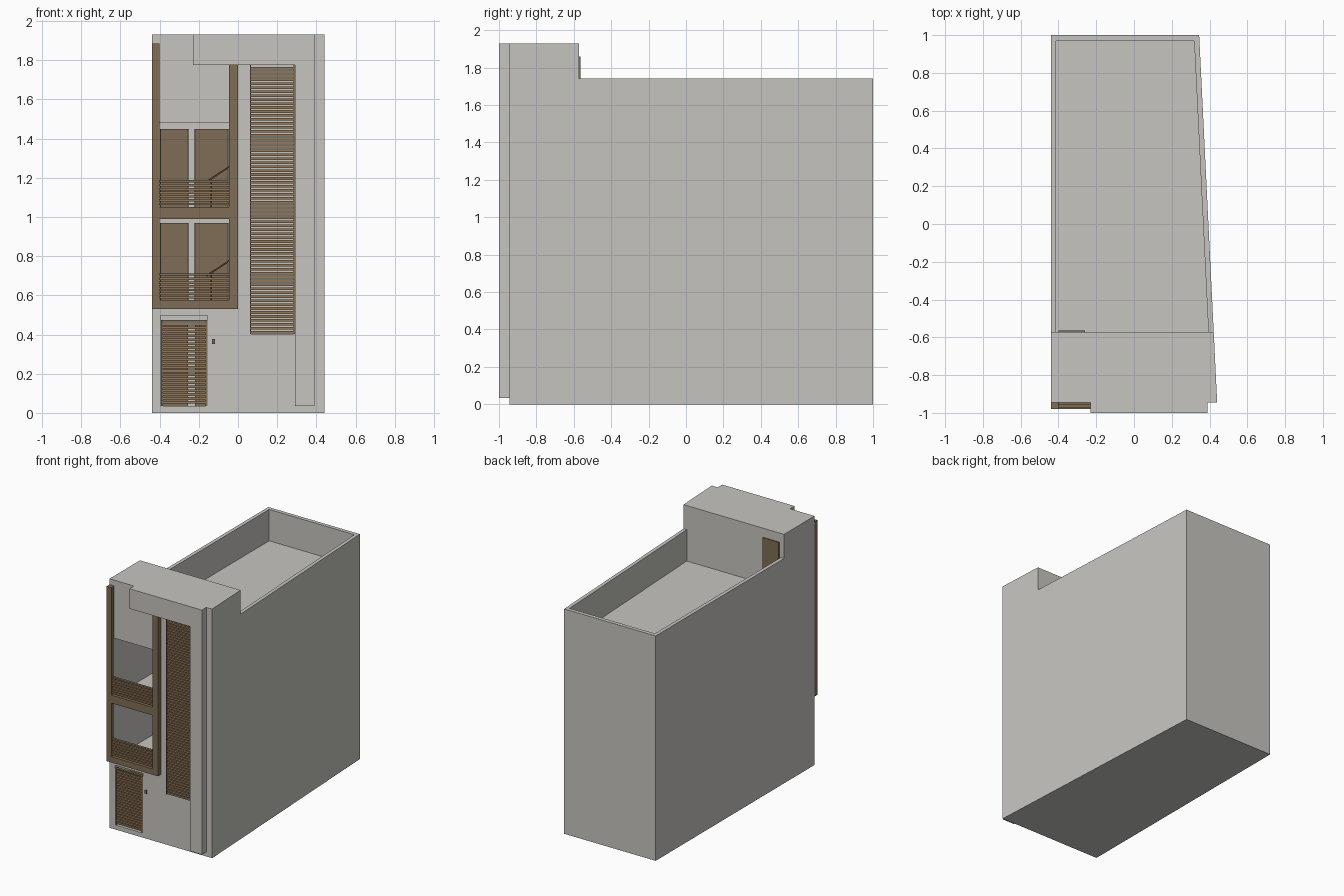
import bpy, bmesh

if "Cube" in bpy.data.objects:
    bpy.data.objects.remove(bpy.data.objects["Cube"])


def material(name, rgb):
    m = bpy.data.materials.new(name)
    m.diffuse_color = (*rgb, 1)
    m.use_nodes = True
    m.node_tree.nodes["Principled BSDF"].inputs["Base Color"].default_value = m.diffuse_color
    return m


CONCRETE = material("pale concrete", (0.57, 0.56, 0.53))
WOOD = material("brown wood", (0.216, 0.152, 0.092))
SLAT = material("light wood slats", (0.29, 0.19, 0.10))
DARK = material("dark brown metal", (0.07, 0.05, 0.032))


def finish(bm, name, mat):
    bmesh.ops.recalc_face_normals(bm, faces=bm.faces)
    me = bpy.data.meshes.new(name)
    bm.to_mesh(me)
    bm.free()
    me.materials.append(mat)
    ob = bpy.data.objects.new(name, me)
    bpy.context.collection.objects.link(ob)
    return ob


def add_prism(bm, pts, z0, z1):
    """Extrude a footprint between two heights."""
    face = bm.faces.new([bm.verts.new((x, y, z0)) for x, y in pts])
    top = bmesh.ops.extrude_face_region(bm, geom=[face])["geom"]
    verts = [g for g in top if isinstance(g, bmesh.types.BMVert)]
    bmesh.ops.translate(bm, verts=verts, vec=(0, 0, z1 - z0))


def prism(name, pts, z0, z1, mat):
    bm = bmesh.new()
    add_prism(bm, pts, z0, z1)
    return finish(bm, name, mat)


def boxes(name, items, mat):
    """Boxes given as (x0, x1, y0, y1, z0, z1), joined in one object."""
    bm = bmesh.new()
    for x0, x1, y0, y1, z0, z1 in items:
        add_prism(bm, [(x0, y0), (x1, y0), (x1, y1), (x0, y1)], z0, z1)
    return finish(bm, name, mat)


def cut(target, cutter):
    cutter.hide_render = True
    cutter.hide_set(True)
    mod = target.modifiers.new("cut", "BOOLEAN")
    mod.operation = "DIFFERENCE"
    mod.solver = "EXACT"
    mod.object = cutter


def slats(name, x0, x1, y0, y1, z0, z1, pitch, height):
    n = round((z1 - z0) / pitch)
    step = (z1 - z0) / n
    return boxes(name, [(x0, x1, y0, y1, z0 + i * step, z0 + i * step + height)
                        for i in range(n)], SLAT)


FRONT, TOWER_BACK = -0.945, -0.572


def right_x(y):
    """The right side wall tapers towards the back."""
    return 0.345 + (1 - y) * 0.049


# Main volume: an L-shaped side profile, sheared along the tapering right wall
profile = [(FRONT, 0), (1, 0), (1, 1.743), (TOWER_BACK, 1.743),
           (TOWER_BACK, 1.93), (FRONT, 1.93)]
bm = bmesh.new()
left = [bm.verts.new((-0.44, y, z)) for y, z in profile]
right = [bm.verts.new((right_x(y), y, z)) for y, z in profile]
bm.faces.new(left)
bm.faces.new(right)
for i in range(len(profile)):
    j = (i + 1) % len(profile)
    bm.faces.new((left[i], left[j], right[j], right[i]))
body = finish(bm, "building_body", CONCRETE)

# Sunken roof terrace behind the parapet
cut(body, prism("terrace_cutter",
                [(-0.412, TOWER_BACK), (right_x(TOWER_BACK) - 0.028, TOWER_BACK),
                 (right_x(0.97) - 0.028, 0.97), (-0.412, 0.97)],
                1.5, 1.9, CONCRETE))

# Balcony rooms, stairwell slot and entrance recess
ROOM_BACK, ENTRY_BACK = -0.38, -0.75
cut(body, boxes("opening_cutter", [
    (-0.40, -0.045, -1.1, ROOM_BACK, 0.55, 0.99),
    (-0.40, -0.045, -1.1, ROOM_BACK, 1.03, 1.48),
    (0.06, 0.29, -1.1, -0.78, 0.403, 1.775),
    (-0.395, -0.155, -1.1, ENTRY_BACK, 0.035, 0.497)], CONCRETE))

# Projecting concrete hood with its long leg
boxes("front_hood", [(-0.23, 0.39, -1.0, FRONT, 1.775, 1.93),
                     (0.29, 0.39, -1.0, FRONT, 0.035, 1.775)], CONCRETE)

# Wooden frame around the balconies
boxes("balcony_frame", [
    (-0.44, -0.40, -0.98, FRONT, 0.53, 1.885),
    (-0.045, 0.0, -0.98, FRONT, 0.53, 1.775),
    (-0.40, -0.045, -0.98, FRONT, 0.53, 0.575),
    (-0.40, -0.045, -0.98, FRONT, 0.99, 1.052)], WOOD)

for level, (floor, rail) in enumerate([(0.55, 0.575), (1.03, 1.052)], 1):
    top = floor + 0.42
    # Slatted railing with top bar
    slats(f"railing_slats_{level}", -0.40, -0.045, -0.97, -0.955,
          rail + 0.008, rail + 0.122, 0.019, 0.012)
    boxes(f"railing_top_{level}",
          [(-0.40, -0.045, -0.972, -0.953, rail + 0.125, rail + 0.137)], WOOD)
    # Pair of doors on the back wall of the room
    boxes(f"room_doors_{level}",
          [(-0.398, -0.255, ROOM_BACK - 0.012, ROOM_BACK, floor, top),
           (-0.22, -0.05, ROOM_BACK - 0.012, ROOM_BACK, floor, top)], WOOD)
    boxes(f"door_trim_{level}",
          [(x, x + 0.005, ROOM_BACK - 0.016, ROOM_BACK, floor, top)
           for x in (-0.398, -0.257, -0.222, -0.053)], DARK)
    # Stair handrail and its post
    z = floor + 0.145
    bm = bmesh.new()
    ends = []
    for x, zz in ((-0.16, z), (-0.046, z + 0.075)):
        ends.append([bm.verts.new((x, y, zz + dz)) for y, dz in
                     ((-0.60, 0), (-0.59, 0), (-0.59, 0.01), (-0.60, 0.01))])
    bm.faces.new(ends[0])
    bm.faces.new(ends[1])
    for i in range(4):
        j = (i + 1) % 4
        bm.faces.new((ends[0][i], ends[0][j], ends[1][j], ends[1][i]))
    finish(bm, f"stair_handrail_{level}", DARK)
    boxes(f"stair_post_{level}",
          [(-0.14, -0.132, -0.60, -0.59, floor, z + 0.015)], DARK)

# Tall louvre screen in front of the stairwell
slats("stair_screen", 0.06, 0.29, -0.965, -0.948, 0.405, 1.773, 0.02, 0.0135)
boxes("screen_edges", [(0.06, 0.066, -0.967, FRONT, 0.403, 1.775),
                       (0.284, 0.29, -0.967, FRONT, 0.403, 1.775)], WOOD)

# Slatted entrance gate with doors behind it
slats("gate_slats", -0.385, -0.163, -0.943, -0.93, 0.047, 0.467, 0.02, 0.0135)
boxes("gate_frame", [(-0.393, -0.383, FRONT, -0.925, 0.036, 0.475),
                     (-0.165, -0.155, FRONT, -0.925, 0.036, 0.475),
                     (-0.383, -0.165, FRONT, -0.925, 0.467, 0.475)], WOOD)
boxes("entrance_doors",
      [(-0.39, -0.255, ENTRY_BACK - 0.012, ENTRY_BACK, 0.035, 0.46),
       (-0.22, -0.16, ENTRY_BACK - 0.012, ENTRY_BACK, 0.035, 0.46)], WOOD)

# Entry panel beside the gate
boxes("entry_panel", [(-0.133, -0.117, -0.953, FRONT, 0.352, 0.377)], WOOD)

# Terrace door at the back of the tower
boxes("terrace_door",
      [(-0.40, -0.26, TOWER_BACK, TOWER_BACK + 0.008, 1.5, 1.86)], WOOD)
